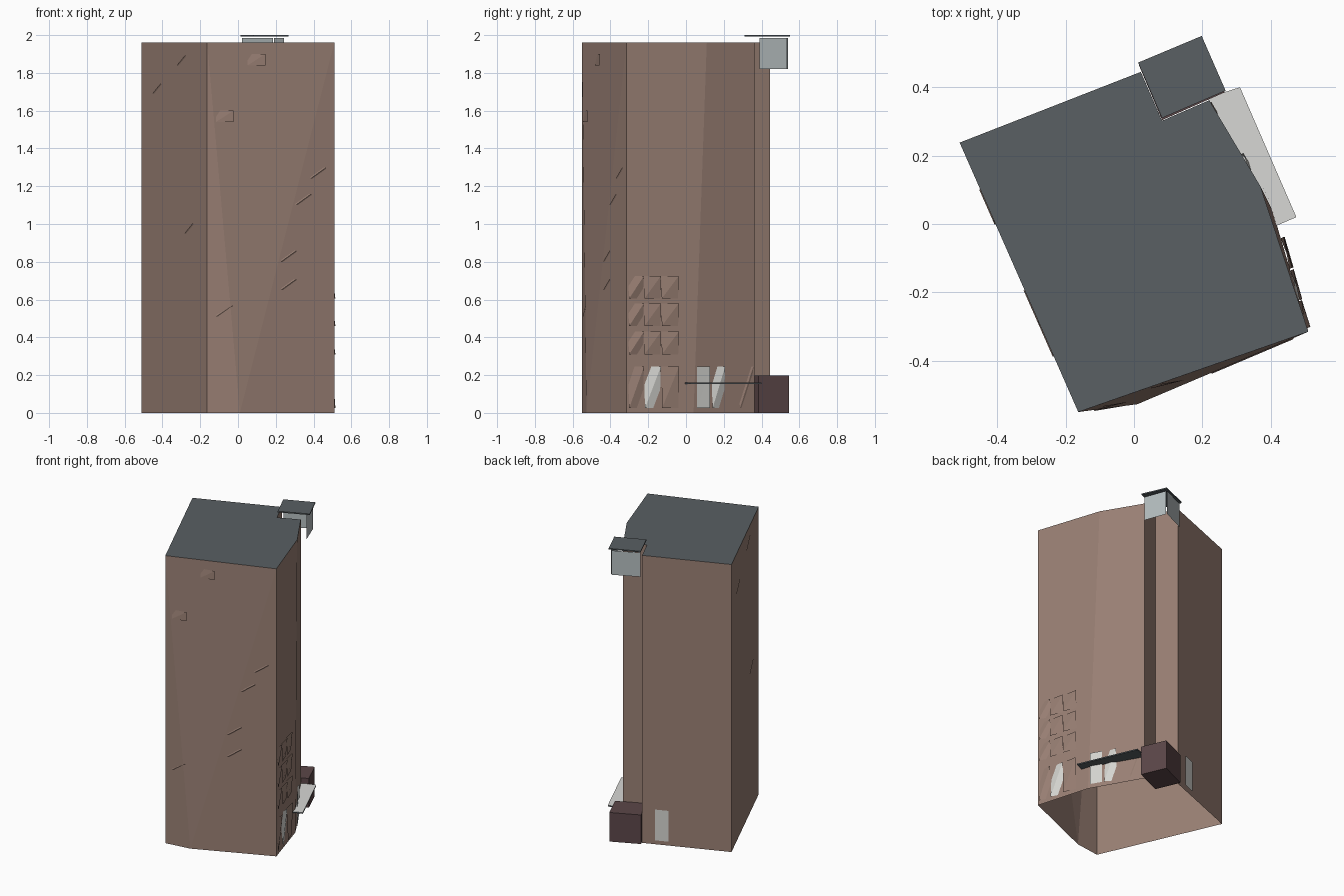
import bpy, bmesh
from mathutils import Vector
from mathutils.bvhtree import BVHTree

if "Cube" in bpy.data.objects:
    bpy.data.objects.remove(bpy.data.objects["Cube"], do_unlink=True)


def material(name, rgb):
    m = bpy.data.materials.new(name)
    m.use_nodes = True
    m.diffuse_color = (*rgb, 1)
    bsdf = next(n for n in m.node_tree.nodes if n.type == "BSDF_PRINCIPLED")
    bsdf.inputs["Base Color"].default_value = (*rgb, 1)
    bsdf.inputs["Roughness"].default_value = 0.9
    return m


BROWN = material("wall brown", (0.32, 0.215, 0.175))
SLATE = material("roof slate", (0.10, 0.115, 0.125))
LIGHT = material("canopy light grey", (0.68, 0.68, 0.66))
PALE = material("pale blue grey", (0.46, 0.51, 0.52))
DOOR = material("door off white", (0.66, 0.66, 0.63))
MAROON = material("dark maroon", (0.105, 0.062, 0.065))


def build(name, faces, mats, rule=None):
    """Mesh from a list of faces given as point lists."""
    bm = bmesh.new()
    for pts in faces:
        bm.faces.new([bm.verts.new(p) for p in pts])
    bmesh.ops.remove_doubles(bm, verts=bm.verts, dist=1e-5)
    bm.normal_update()
    for f in bm.faces:
        f.material_index = rule(f) if rule else 0
    mesh = bpy.data.meshes.new(name)
    bm.to_mesh(mesh)
    bm.free()
    for m in mats:
        mesh.materials.append(m)
    ob = bpy.data.objects.new(name, mesh)
    bpy.context.collection.objects.link(ob)
    return ob


def at(p, z):
    return Vector((p[0], p[1], z))


def side(p, q, z0, z1, p2=None, q2=None):
    return [at(p, z0), at(q, z0), at(q2 or q, z1), at(p2 or p, z1)]


def prism(name, ring, z0, z1, mats, rule=None):
    pairs = zip(ring, ring[1:] + ring[:1])
    faces = [side(p, q, z0, z1) for p, q in pairs]
    faces.append([at(p, z1) for p in ring])
    faces.append([at(p, z0) for p in reversed(ring)])
    return build(name, faces, mats, rule)


# Tower plan, anticlockwise, with a notched back corner
H = 1.96
LEFT, FRONT, RIGHT = (-0.51, 0.238), (-0.163, -0.55), (0.51, -0.315)
BEND_TOP, BEND_LOW = (0.37, 0.11), (0.405, 0.04)
NOTCH_R, NOTCH_IN, BACK = (0.22, 0.362), (0.082, 0.302), (0.02, 0.445)
BULGE = (0.01, -0.527)

# Tower shell, open at the base, its front wall folding out at the foot
tower_faces = [
    side(LEFT, FRONT, 0, H),
    [at(FRONT, H), at(FRONT, 0), at(BULGE, 0)],
    [at(FRONT, H), at(BULGE, 0), at(RIGHT, H)],
    [at(RIGHT, H), at(BULGE, 0), at(RIGHT, 0)],
    side(RIGHT, BEND_LOW, 0, H, RIGHT, BEND_TOP),
    side(BEND_LOW, NOTCH_R, 0, H, BEND_TOP, NOTCH_R),
    side(NOTCH_R, NOTCH_IN, 0, H),
    side(NOTCH_IN, BACK, 0, H),
    side(BACK, LEFT, 0, H),
    [at(p, H) for p in (LEFT, FRONT, RIGHT, BEND_TOP, NOTCH_R, NOTCH_IN, BACK)],
]
tower = build("tower", tower_faces, [BROWN, SLATE], lambda f: int(f.normal.z > 0.9))
bm = bmesh.new()
bm.from_mesh(tower.data)
tree = BVHTree.FromBMesh(bm)
bm.free()

# Walls: start, end, and the axis used to measure along them
FRONT_WALL = (FRONT, RIGHT, 0)
RIGHT_WALL = (RIGHT, NOTCH_R, 1)
BACK_WALL = (BACK, LEFT, 0)
LEFT_WALL = (LEFT, FRONT, 0)


def panel(name, wall, c0, c1, z0, z1, offsets, mat):
    """Folded quad on a wall; offsets lift or sink its four corners."""
    p, q, axis = wall
    p, q = at(p, 0), at(q, 0)
    run = q - p
    out = Vector((run.y, -run.x, 0)).normalized()
    pts = []
    for (c, z), off in zip(((c0, z0), (c1, z0), (c1, z1), (c0, z1)), offsets):
        base = p + run * ((c - p[axis]) / run[axis]) + Vector((0, 0, z))
        hit = tree.ray_cast(base + out * 0.3, -out)[0] or base
        pts.append(hit + out * off)
    a, b, c, d = pts
    return build(name, [[a, b, c], [a, c, d]], [mat])


FLAT = (0.008, 0.008, 0.008, 0.008)
FOLD = (0.012, 0.004, 0.014, 0.004)
LEAN = (0.01, -0.008, 0.01, -0.008)
SLIVER = (0.003, -0.02, 0.003, -0.02)
WEDGE = (0.003, 0.012, 0.012, -0.004)

# Small windows scattered over the front and left walls
for x, z in ((0.38, 1.24), (0.30, 1.10), (0.22, 0.80), (0.22, 0.65), (-0.12, 0.51)):
    panel("front_window", FRONT_WALL, x, x + 0.085, z, z + 0.06, SLIVER, BROWN)
for x, z in ((0.05, 1.84), (-0.12, 1.54)):
    panel("front_bay_window", FRONT_WALL, x, x + 0.09, z, z + 0.06, WEDGE, BROWN)
for x, z in ((-0.45, 1.69), (-0.32, 1.84), (-0.28, 0.95)):
    panel("left_window", LEFT_WALL, x, x + 0.045, z, z + 0.055, SLIVER, BROWN)

# Window grid on the right wall
columns = ((-0.305, -0.23, LEAN), (-0.228, -0.145, FOLD), (-0.14, -0.055, FOLD))
for y0, y1, shape in columns:
    for z in (0.31, 0.46, 0.605):
        panel("right_window", RIGHT_WALL, y0, y1, z, z + 0.12, shape, BROWN)

# Ground floor panels and doors
for y0, y1, shape, mat in (
    (-0.305, -0.23, LEAN, BROWN),
    (-0.225, -0.145, LEAN, DOOR),
    (-0.14, -0.055, FOLD, BROWN),
    (0.04, 0.11, FLAT, DOOR),
    (0.125, 0.195, LEAN, DOOR),
    (0.28, 0.355, SLIVER, BROWN),
):
    panel("ground_panel", RIGHT_WALL, y0, y1, 0.025, 0.245, shape, mat)
panel("back_door", BACK_WALL, -0.06, -0.14, 0.03, 0.24, FLAT, DOOR)

# Canopy over the side entrance, slate below
canopy = [(0.215, 0.37), (0.405, -0.01), (0.475, 0.02), (0.31, 0.40)]
prism("canopy", canopy, 0.153, 0.161, [LIGHT, SLATE], lambda f: int(f.normal.z < 0.5))

# Corner block at the foot of the notch
block = [(0.082, 0.304), (0.265, 0.385), (0.197, 0.545), (0.015, 0.463)]
prism("corner_block", block, 0, 0.198, [MAROON])

# Corner lantern at the top: two thin screens under a cap
screens = [side((0.243, 0.39), (0.19, 0.535), 1.82, 1.985),
           side((0.185, 0.54), (0.02, 0.463), 1.82, 1.985)]
build("lantern_screens", screens, [PALE])
cap = [(0.082, 0.31), (0.268, 0.39), (0.198, 0.55), (0.012, 0.472)]
prism("lantern_cap", cap, 1.992, 2.0, [SLATE])
